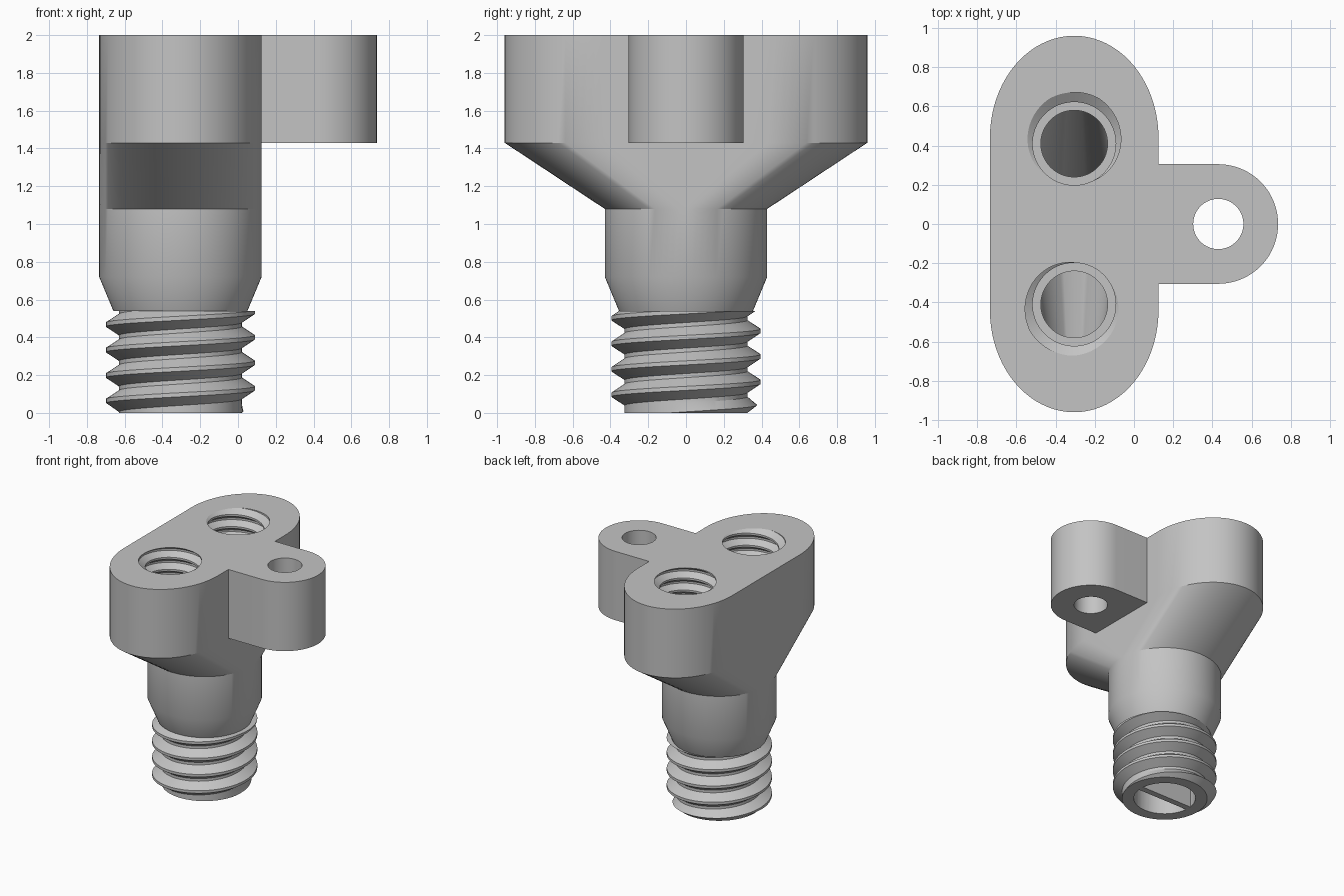
import bpy, bmesh
from math import sin, cos, pi, radians, floor, ceil

if "Cube" in bpy.data.objects:
    bpy.data.objects.remove(bpy.data.objects["Cube"])

AXIS = -0.305   # x of the main axis
HALF = 40       # segments in a half circle

grey = bpy.data.materials.new("light_grey")
grey.use_nodes = True
grey.diffuse_color = (0.55, 0.55, 0.55, 1)
grey.node_tree.nodes["Principled BSDF"].inputs["Base Color"].default_value = (0.55, 0.55, 0.55, 1)


def finish(name, bm):
    """Weld, orient and link a mesh."""
    bmesh.ops.remove_doubles(bm, verts=bm.verts, dist=1e-5)
    bmesh.ops.recalc_face_normals(bm, faces=bm.faces)
    me = bpy.data.meshes.new(name)
    bm.to_mesh(me)
    bm.free()
    ob = bpy.data.objects.new(name, me)
    bpy.context.collection.objects.link(ob)
    return ob


def loft(name, rings):
    """Closed solid through rings of equal point count."""
    bm = bmesh.new()
    loops = [[bm.verts.new(p) for p in ring] for ring in rings]
    n = len(loops[0])
    for a, b in zip(loops, loops[1:]):
        for i in range(n):
            j = (i + 1) % n
            bm.faces.new((a[i], a[j], b[j], b[i]))
    bm.faces.new(loops[0][::-1])
    bm.faces.new(loops[-1])
    return finish(name, bm)


def oval(z, rx, ry, gap=0.0, x=AXIS):
    """Two half ellipses, pulled apart along y."""
    return [(x + rx * cos(pi * (h + i / HALF)), s * gap + ry * sin(pi * (h + i / HALF)), z)
            for h, s in ((0, 1), (1, -1)) for i in range(HALF + 1)]


def screw(name, x, y, z_low, z_high, outer, inner, pitch, z0, angle, chamfer=None):
    """Solid with a helical V thread; a crest lies at height z0 at the given angle."""
    bm = bmesh.new()
    n = 2 * HALF
    levels = [k + p for k in range(floor((z_low - z0) / pitch) - 2, ceil((z_high - z0) / pitch) + 2)
              for p in (-0.08, 0.08, 0.42, 0.58)]
    columns = []
    for i in range(n + 1):
        t = i / n
        a = angle + 2 * pi * t
        col = [bm.verts.new((x, y, z_low))]
        for level in levels:
            z = min(max(z0 + pitch * (level + t), z_low), z_high)
            phase = (z - z0) / pitch - t
            f = (abs(phase - round(phase)) - 0.08) / 0.34
            r = outer + (inner - outer) * min(max(f, 0), 1)
            if chamfer:
                r = min(r, chamfer + 1.3 * (z - z_low))
            col.append(bm.verts.new((x + r * cos(a), y + r * sin(a), z)))
        col.append(bm.verts.new((x, y, z_high)))
        columns.append(col)
    for a, b in zip(columns, columns[1:]):
        for j in range(len(a) - 1):
            bm.faces.new((a[j], b[j], b[j + 1], a[j + 1]))
    return finish(name, bm)


def channel(name, side):
    """D-shaped passage that bends outward into a round one."""
    turn = [pi * i / HALF for i in range(2 * HALF)]

    def dee(z):
        return [(AXIS + 0.235 * cos(t), side * max(0.025, 0.235 * sin(t)), z) for t in turn]

    def tube(z):
        return [(AXIS + 0.17 * cos(t), side * (0.41 + 0.17 * sin(t)), z) for t in turn]

    return loft(name, [dee(-0.05), dee(0.75), tube(1.45), tube(1.53)])


def combine(ob, operations):
    """Apply boolean operations to an object."""
    for kind, other in operations:
        mod = ob.modifiers.new(kind, "BOOLEAN")
        mod.operation = kind
        mod.solver = "EXACT"
        mod.object = other
    graph = bpy.context.evaluated_depsgraph_get()
    me = bpy.data.meshes.new_from_object(ob.evaluated_get(graph))
    ob.modifiers.clear()
    ob.data = me


# Body: collar cone, collar, flared neck, oval head
body = loft("manifold_body", [
    oval(0.54, 0.355, 0.355), oval(0.72, 0.43, 0.43), oval(1.08, 0.43, 0.43),
    oval(1.43, 0.43, 0.52, 0.44), oval(2.0, 0.43, 0.52, 0.44)])

# Mounting tab with a rounded end
arc = [pi * (i / HALF - 0.5) for i in range(HALF + 1)]
outline = [(0.0, -0.305)] + [(0.43 + 0.305 * cos(a), 0.305 * sin(a)) for a in arc] + [(0.0, 0.305)]
tab = loft("mounting_tab", [[(x, y, z) for x, y in outline] for z in (1.43, 2.0)])

# Threaded spigot
spigot = screw("threaded_spigot", AXIS, 0, 0, 0.54, 0.395, 0.325, 0.135, 0.535, 0, 0.325)

# Cutters: passages, threaded ports, bolt hole
passages = [channel("passage_cutter", s) for s in (1, -1)]
ports = [screw("port_cutter", AXIS, y, 1.5, 2.05, 0.262, 0.212, 0.1, 2.0, radians(a))
         for y, a in ((0.41, 90), (-0.41, 240))]
bolt = loft("bolt_hole_cutter", [oval(z, 0.128, 0.128, 0, 0.43) for z in (1.3, 2.1)])
cutters = passages + ports + [bolt]

combine(body, [("UNION", tab)] + [("DIFFERENCE", c) for c in cutters])
combine(spigot, [("DIFFERENCE", c) for c in passages])

for helper in cutters + [tab]:
    bpy.data.objects.remove(helper)

# Colour and shading
for ob in (body, spigot):
    ob.data.materials.clear()
    ob.data.materials.append(grey)
    bpy.ops.object.select_all(action="DESELECT")
    ob.select_set(True)
    bpy.context.view_layer.objects.active = ob
    bpy.ops.object.shade_smooth_by_angle(angle=radians(25))
